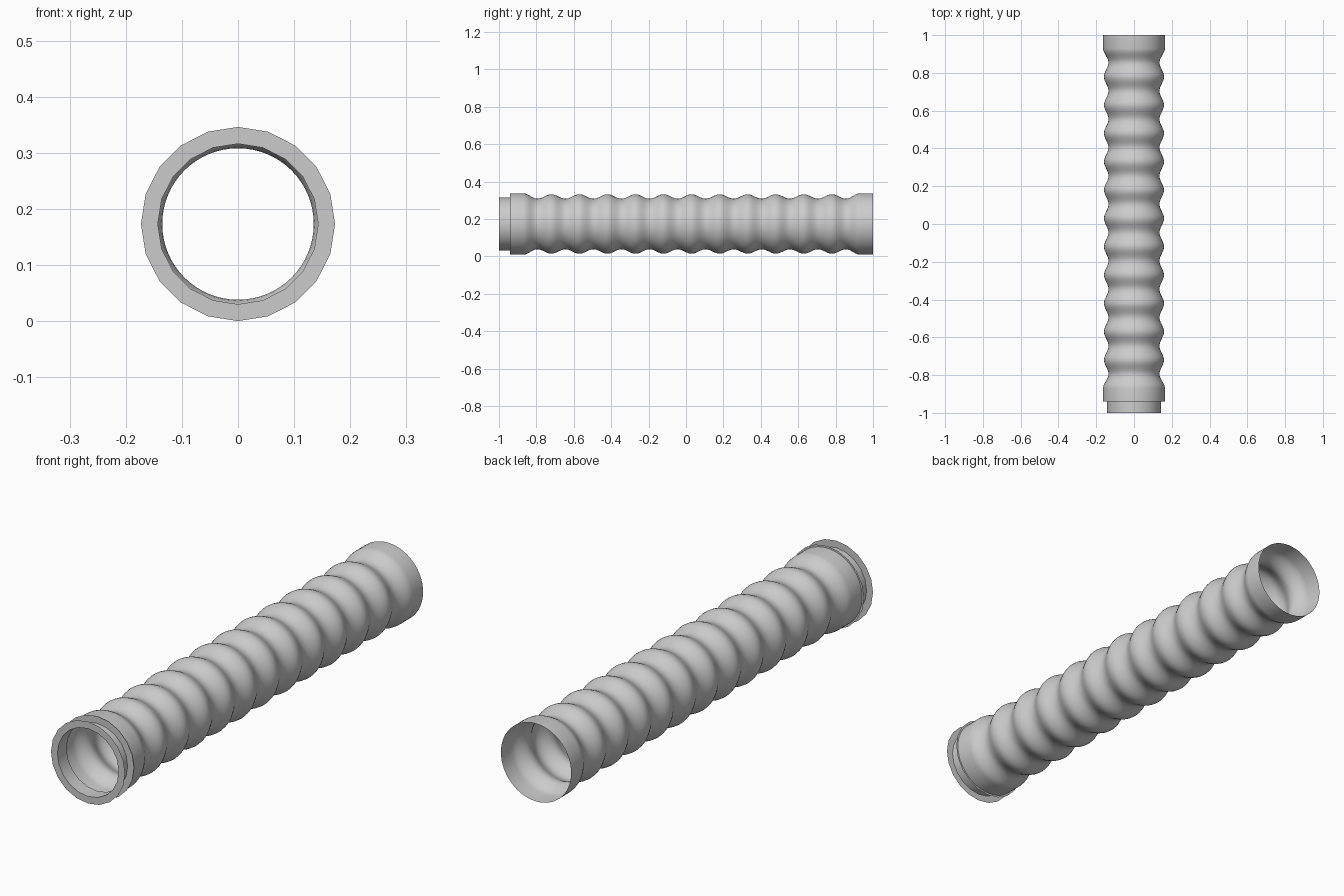
import bpy, bmesh, math

if "Cube" in bpy.data.objects:
    bpy.data.objects.remove(bpy.data.objects["Cube"])

CZ = 0.173  # height of the hose axis


def lathe(name, profile, sides, angle):
    """Revolve an open (radius, y) profile around the hose axis."""
    bm = bmesh.new()
    rings = []
    for r, y in profile:
        rings.append([bm.verts.new((r * math.cos(2 * math.pi * i / sides), y,
                                    CZ + r * math.sin(2 * math.pi * i / sides)))
                      for i in range(sides)])
    for a, b in zip(rings, rings[1:]):
        for i in range(sides):
            j = (i + 1) % sides
            bm.faces.new((a[i], b[i], b[j], a[j]))
    bmesh.ops.recalc_face_normals(bm, faces=bm.faces)
    mesh = bpy.data.meshes.new(name)
    bm.to_mesh(mesh)
    bm.free()
    ob = bpy.data.objects.new(name, mesh)
    bpy.context.collection.objects.link(ob)
    bpy.ops.object.select_all(action='DESELECT')
    bpy.context.view_layer.objects.active = ob
    ob.select_set(True)
    bpy.ops.object.shade_smooth_by_angle(angle=math.radians(angle))
    return ob


# corrugated hose: plain cuff at each end, 12 waves between
start, period, waves, steps = -0.87, 0.15, 12, 12
profile = [(0.164, -0.94)]
for k in range(waves * steps + 1):
    y = start + period * k / steps
    end_wave = k < steps / 2 or k > (waves - 0.5) * steps
    crest = 0.164 if end_wave else 0.159
    valley = 0.135
    r = (crest + valley) / 2 + (crest - valley) / 2 * math.cos(2 * math.pi * k / steps)
    profile.append((r, y))
profile.append((0.164, 1.0))
lathe("corrugated_hose", profile, 64, 40)

# low-sided coupling collar: thin sleeve with a flat flange at each end
lathe("coupling_collar",
      [(0.173, -1.0), (0.143, -1.0), (0.143, -0.94), (0.173, -0.94)], 20, 30)
